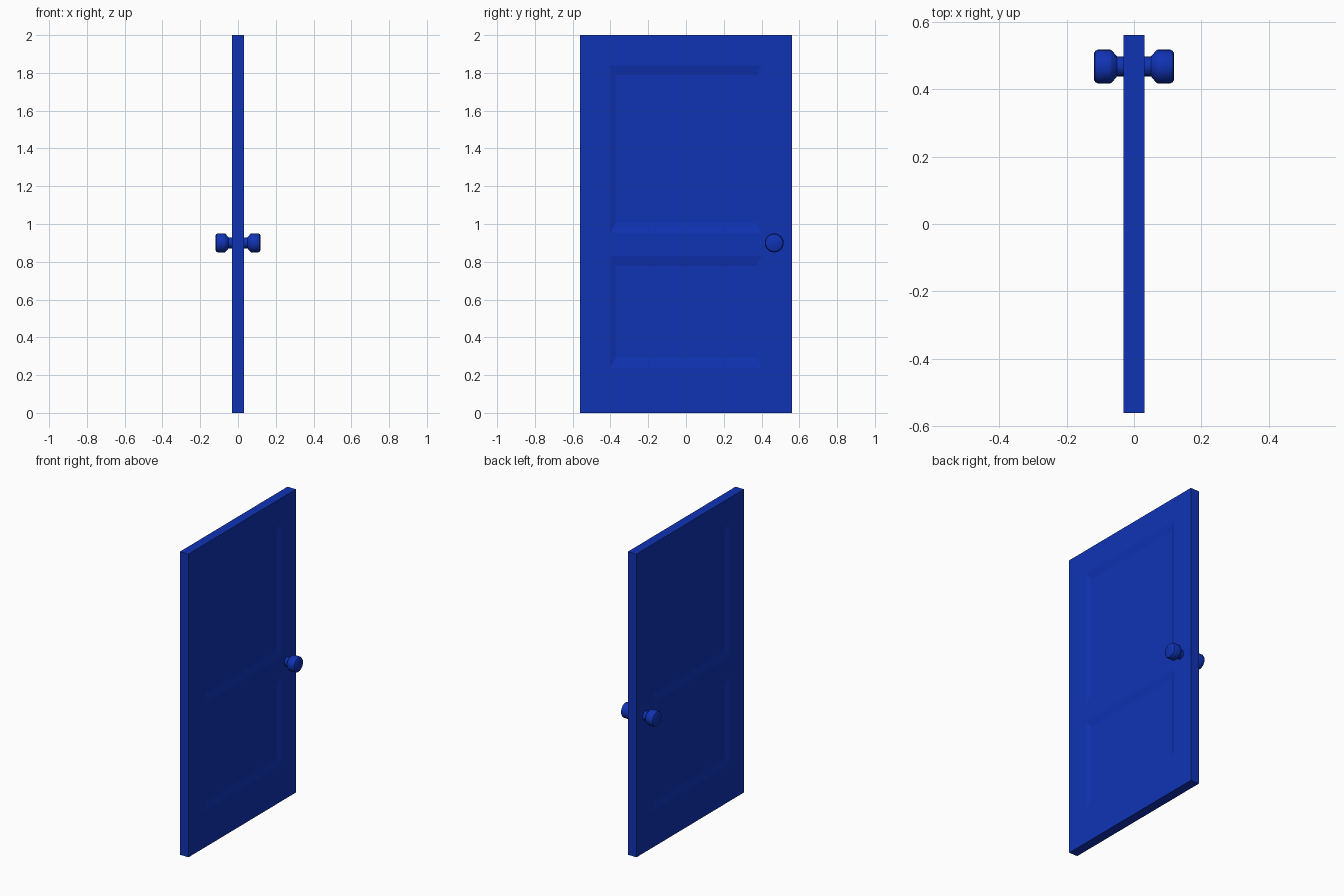
import bpy, bmesh, math
from mathutils import Matrix

if "Cube" in bpy.data.objects:
    bpy.data.objects.remove(bpy.data.objects["Cube"])

W, T, H = 1.12, 0.062, 2.0        # door width (y), thickness (x), height (z)
DEPTH = 0.01                      # panel recess
BORDER_Y, BORDER_Z = 0.037, 0.062 # sloped border of each panel
PANEL_Y = 0.40
PANELS_Z = [(0.24, 0.83), (0.953, 1.84)]

blue = bpy.data.materials.new("blue_paint")
blue.diffuse_color = (0.005, 0.033, 0.46, 1)
blue.use_nodes = True
blue.node_tree.nodes["Principled BSDF"].inputs["Base Color"].default_value = blue.diffuse_color


def make_object(name, bm):
    bmesh.ops.recalc_face_normals(bm, faces=bm.faces)
    mesh = bpy.data.meshes.new(name)
    bm.to_mesh(mesh)
    bm.free()
    mesh.materials.append(blue)
    obj = bpy.data.objects.new(name, mesh)
    bpy.context.collection.objects.link(obj)
    return obj


# Door slab: box cut along the panel outlines
bm = bmesh.new()
bmesh.ops.create_cube(bm, size=1, matrix=Matrix.Translation((0, 0, H / 2)) @ Matrix.Diagonal((T, W, H, 1)))
cuts = [((0, y, 0), (0, 1, 0)) for y in (-PANEL_Y, PANEL_Y)]
cuts += [((0, 0, z), (0, 0, 1)) for pair in PANELS_Z for z in pair]
for co, no in cuts:
    bmesh.ops.bisect_plane(bm, geom=bm.verts[:] + bm.edges[:] + bm.faces[:], plane_co=co, plane_no=no)

# Recessed panels with sloped borders on both sides
bm.normal_update()
panels = []
for f in bm.faces:
    c = f.calc_center_median()
    if abs(f.normal.x) > 0.9 and abs(c.y) < PANEL_Y and any(a < c.z < b for a, b in PANELS_Z):
        panels.append(f)
bmesh.ops.inset_individual(bm, faces=panels, thickness=BORDER_Y)
for f in panels:
    c = f.calc_center_median()
    for v in f.verts:
        v.co.x -= math.copysign(DEPTH, v.co.x)
        v.co.z -= math.copysign(BORDER_Z - BORDER_Y, v.co.z - c.z)
make_object("door_panel", bm)

# Knobs: turned profile (distance from door centre, radius), one on each side
profile = [(0.02, 0.029), (0.05, 0.029), (0.066, 0.048), (0.071, 0.05),
           (0.107, 0.05), (0.115, 0.046), (0.119, 0.039), (0.119, 0)]
for side, name in ((1, "right_knob"), (-1, "left_knob")):
    bm = bmesh.new()
    verts = [bm.verts.new((side * x, r, 0)) for x, r in profile]
    edges = [bm.edges.new(pair) for pair in zip(verts, verts[1:])]
    bmesh.ops.spin(bm, geom=verts + edges, cent=(0, 0, 0), axis=(1, 0, 0),
                   angle=math.tau, steps=24)
    bmesh.ops.remove_doubles(bm, verts=bm.verts, dist=0.0005)
    knob = make_object(name, bm)
    knob.location = (0, 0.467, 0.9)
    bpy.ops.object.select_all(action='DESELECT')
    knob.select_set(True)
    bpy.context.view_layer.objects.active = knob
    bpy.ops.object.shade_smooth_by_angle(angle=math.radians(30))
